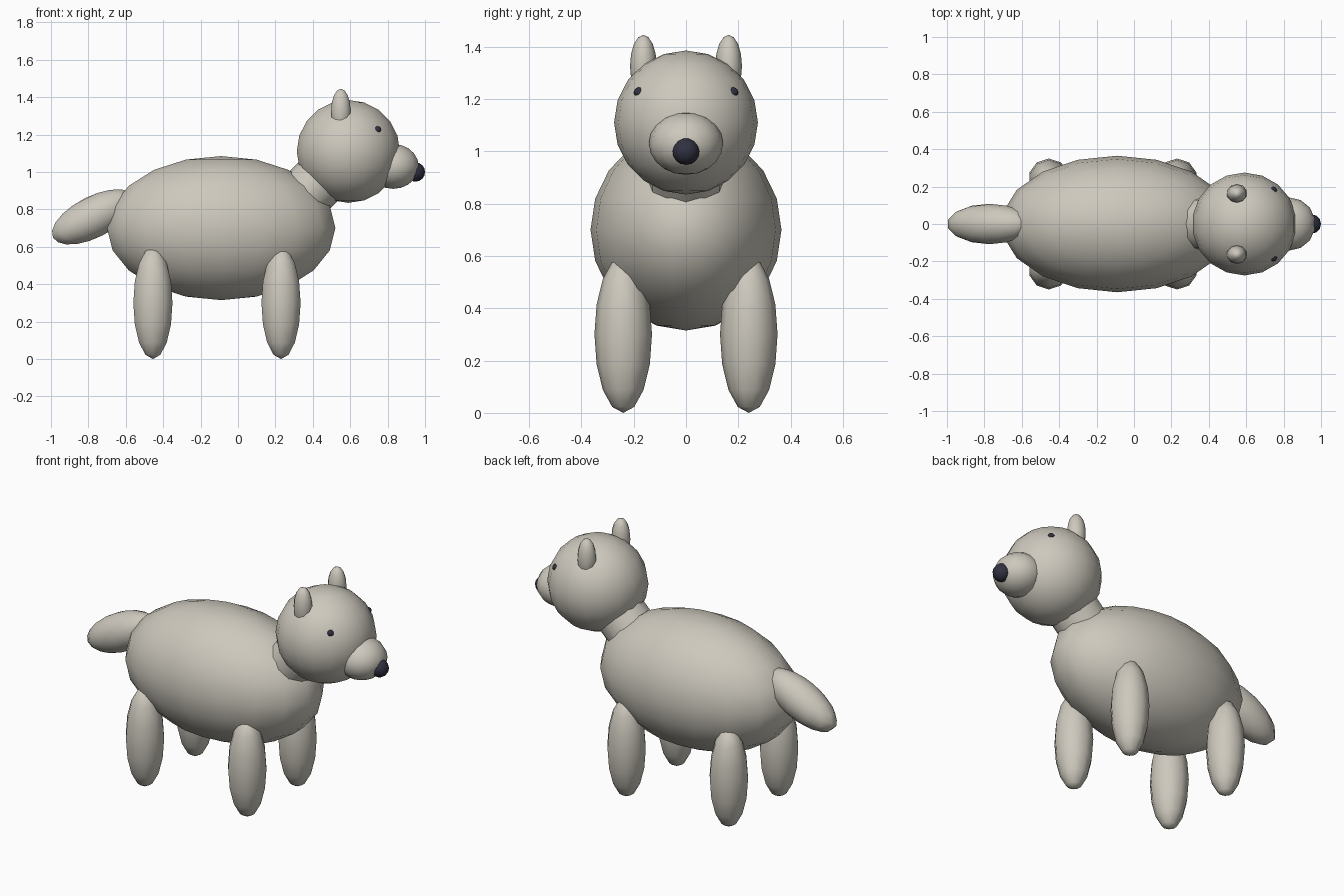
import bpy
import math
from mathutils import Vector

cube = bpy.data.objects.get("Cube")
if cube:
    bpy.data.objects.remove(cube, do_unlink=True)


def material(name, color):
    mat = bpy.data.materials.new(name)
    mat.use_nodes = True
    mat.diffuse_color = (*color, 1)
    bsdf = next(n for n in mat.node_tree.nodes if n.type == 'BSDF_PRINCIPLED')
    bsdf.inputs["Base Color"].default_value = (*color, 1)
    return mat


fur = material("warm_grey", (0.61, 0.58, 0.51))
dark = material("dark_navy", (0.03, 0.03, 0.053))


def finish(name, mat):
    obj = bpy.context.object
    obj.name = name
    obj.data.name = name
    obj.data.materials.append(mat)
    bpy.ops.object.transform_apply(location=False, rotation=True, scale=True)
    bpy.ops.object.shade_smooth()
    return obj


def ellipsoid(name, center, radii, mat=fur, segments=18, rings=10, tilt=0):
    """Scaled sphere, optionally pitched about the y axis."""
    bpy.ops.mesh.primitive_uv_sphere_add(
        segments=segments, ring_count=rings, radius=1,
        location=center, rotation=(0, tilt, 0))
    bpy.context.object.scale = radii
    return finish(name, mat)


def tube(name, start, end, radius, mat=fur):
    start, end = Vector(start), Vector(end)
    axis = end - start
    bpy.ops.mesh.primitive_cylinder_add(
        vertices=12, radius=radius, depth=axis.length,
        location=(start + end) / 2,
        rotation=axis.to_track_quat('Z', 'Y').to_euler())
    obj = finish(name, mat)
    bpy.ops.object.shade_smooth_by_angle(angle=math.radians(40))
    return obj


# Trunk, neck and head
ellipsoid("body", (-0.09, 0, 0.70), (0.62, 0.365, 0.385))
tube("neck", (0.34, 0, 0.86), (0.56, 0, 1.08), 0.147)
ellipsoid("head", (0.59, 0, 1.11), (0.28, 0.275, 0.275))
ellipsoid("muzzle", (0.83, 0, 1.03), (0.14, 0.142, 0.12), segments=14)
ellipsoid("nose", (0.948, 0, 1.0), (0.052, 0.052, 0.052), dark, 12, 8)

# Tail, raised toward the rump
ellipsoid("tail", (-0.772, 0, 0.76), (0.25, 0.108, 0.11),
          segments=14, tilt=math.radians(-27))

# Paired parts
for side, s in (("left", 1), ("right", -1)):
    for end, x in (("rear", -0.455), ("front", 0.23)):
        ellipsoid(f"{end}_leg_{side}", (x, s * 0.24, 0.30),
                  (0.11, 0.11, 0.30), segments=10, rings=8)
    ellipsoid(f"ear_{side}", (0.55, s * 0.163, 1.325),
              (0.055, 0.051, 0.12), segments=10, rings=8)
    ellipsoid(f"eye_{side}", (0.745, s * 0.18, 1.225),
              (0.02, 0.02, 0.02), dark, 8, 6)
